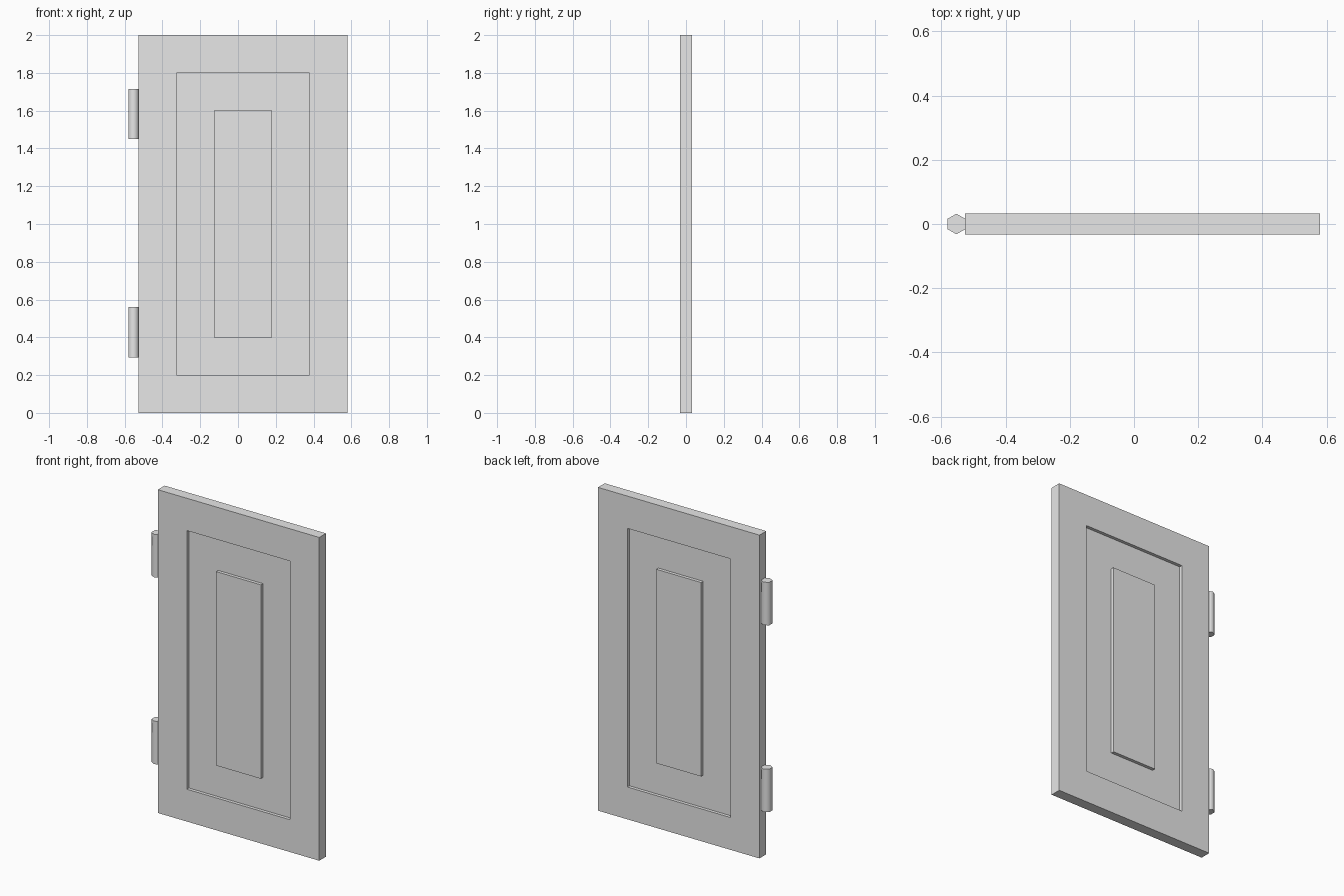
import bpy
import bmesh
from math import radians
from mathutils import Matrix

WIDTH, HEIGHT, THICK = 1.105, 2.0, 0.066
DOOR_X = 0.0265       # door centre, offset to leave room for the hinges
FRAME = 0.2           # width of each border step
RECESS = 0.02         # depth of the sunken border

default_cube = bpy.data.objects.get("Cube")
if default_cube:
    bpy.data.objects.remove(default_cube, do_unlink=True)

grey = bpy.data.materials.new("plain grey")
grey.use_nodes = True
grey.diffuse_color = (0.8, 0.8, 0.8, 1)
grey.node_tree.nodes["Principled BSDF"].inputs["Base Color"].default_value = (0.8, 0.8, 0.8, 1)


def finish(bm, name):
    """Turn a bmesh into a named object with the shared material."""
    bmesh.ops.recalc_face_normals(bm, faces=bm.faces)
    mesh = bpy.data.meshes.new(name)
    bm.to_mesh(mesh)
    bm.free()
    mesh.materials.append(grey)
    obj = bpy.data.objects.new(name, mesh)
    bpy.context.collection.objects.link(obj)
    return obj


def step(bm, face, distance):
    """Inset a face by the frame width, then move it along its normal."""
    bmesh.ops.inset_individual(bm, faces=[face], thickness=FRAME, use_even_offset=True)
    normal = face.normal.copy()
    moved = bmesh.ops.extrude_discrete_faces(bm, faces=[face])["faces"][0]
    bmesh.ops.translate(bm, verts=moved.verts, vec=normal * distance)
    bm.normal_update()
    return moved


# Door slab with a sunken border and a raised centre panel on both sides
bm = bmesh.new()
bmesh.ops.create_cube(bm, size=1, matrix=Matrix.Translation((DOOR_X, 0, HEIGHT / 2))
                      @ Matrix.Diagonal((WIDTH, THICK, HEIGHT, 1)))
bm.normal_update()
for face in [f for f in bm.faces if abs(f.normal.y) > 0.9]:
    sunken = step(bm, face, -RECESS)
    step(bm, sunken, RECESS)
finish(bm, "door_panel")

# Six-sided hinge barrels on the right edge
for name, z in (("lower_hinge", 0.427), ("upper_hinge", 1.583)):
    bm = bmesh.new()
    bmesh.ops.create_cone(bm, cap_ends=True, segments=6, radius1=0.032, radius2=0.032, depth=0.266,
                          matrix=Matrix.Translation((-0.553, 0, z)))
    # Points of the hexagon face front and back
    if max(v.co.x for v in bm.verts) + 0.553 > 0.03:
        bmesh.ops.rotate(bm, verts=bm.verts, cent=(-0.553, 0, z),
                         matrix=Matrix.Rotation(radians(30), 3, "Z"))
    hinge = finish(bm, name)
    bpy.ops.object.select_all(action="DESELECT")
    hinge.select_set(True)
    bpy.context.view_layer.objects.active = hinge
    bpy.ops.object.shade_smooth_by_angle(angle=radians(65))
